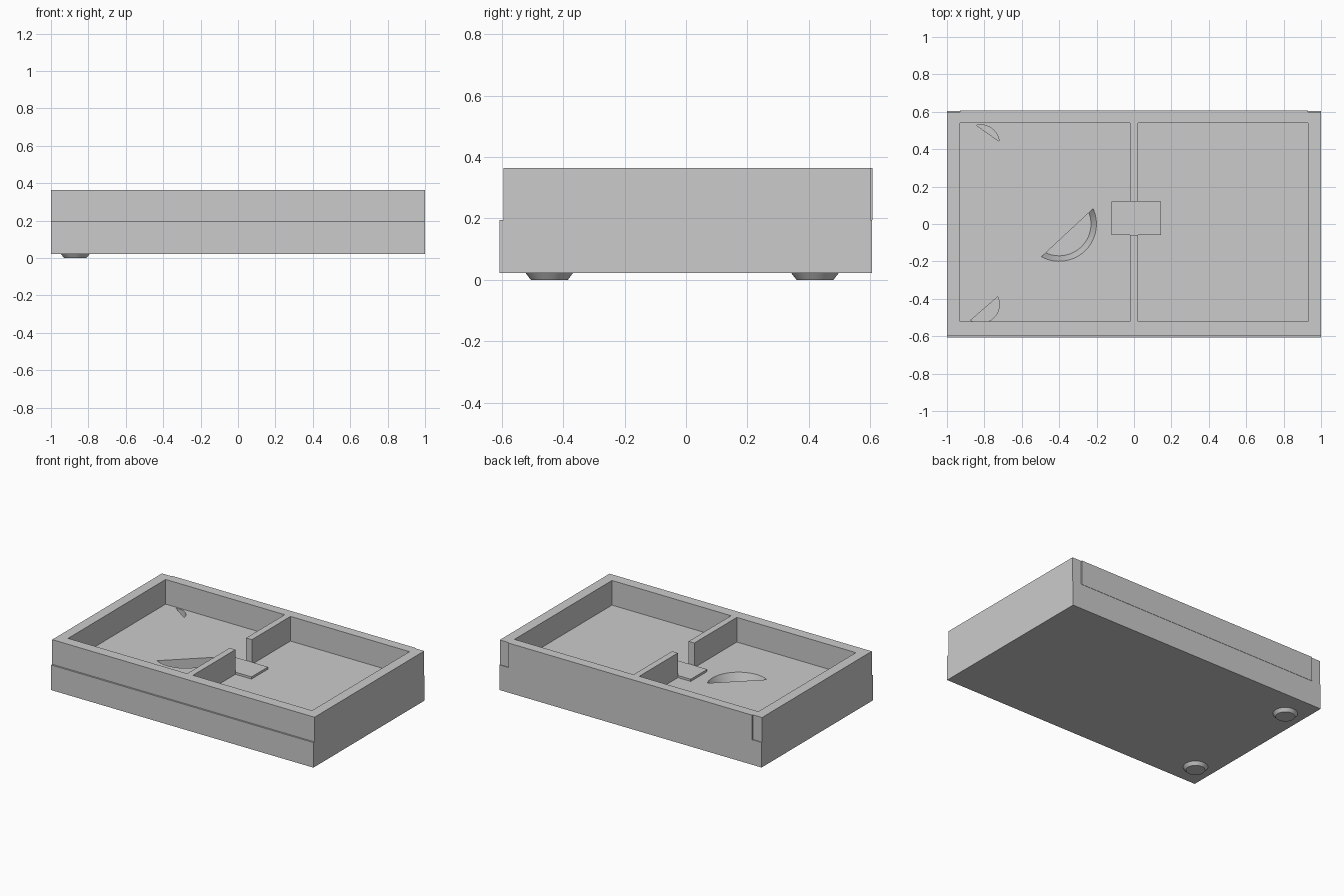
import bpy, bmesh, math

if "Cube" in bpy.data.objects:
    bpy.data.objects.remove(bpy.data.objects["Cube"])

BASE_Z, FLOOR_Z, TOP_Z = 0.022, 0.195, 0.365


def add_object(name, bm):
    bmesh.ops.recalc_face_normals(bm, faces=bm.faces)
    mesh = bpy.data.meshes.new(name)
    bm.to_mesh(mesh)
    bm.free()
    obj = bpy.data.objects.new(name, mesh)
    bpy.context.collection.objects.link(obj)
    return obj


def box(name, x0, x1, y0, y1, z0, z1):
    bm = bmesh.new()
    bmesh.ops.create_cube(bm, size=1)
    for v in bm.verts:
        v.co.x = x0 if v.co.x < 0 else x1
        v.co.y = y0 if v.co.y < 0 else y1
        v.co.z = z0 if v.co.z < 0 else z1
    return add_object(name, bm)


def smooth(obj):
    bpy.ops.object.select_all(action='DESELECT')
    obj.select_set(True)
    bpy.context.view_layer.objects.active = obj
    bpy.ops.object.shade_smooth_by_angle(angle=math.radians(30))


def segment_cutter(name, cx, cy, r_top, r_low, offset, angle, depth, steps=32):
    """Circle segment beyond a chord, optionally tapering downwards."""
    bm = bmesh.new()
    rings = []
    for r, z in ((r_low, FLOOR_Z - depth), (r_top, FLOOR_Z + 0.002)):
        half = math.acos(offset / r)
        rings.append([bm.verts.new((
            cx + r * math.cos(math.radians(angle) - half + 2 * half * i / steps),
            cy + r * math.sin(math.radians(angle) - half + 2 * half * i / steps),
            z)) for i in range(steps + 1)])
    low, top = rings
    bm.faces.new(low)
    bm.faces.new(top)
    for i in range(steps + 1):
        j = (i + 1) % (steps + 1)
        bm.faces.new((low[i], low[j], top[j], top[i]))
    obj = add_object(name, bm)
    obj.hide_render = True
    return obj


# Base slab with three shallow segment pockets in the left compartment
slab = box("base_slab", -1, 1, -0.607, 0.605, BASE_Z, FLOOR_Z)
pockets = [
    ("large_pocket_cutter", -0.40, 0.0, 0.20, 0.17, 0.064, -47, 0.08),
    ("front_pocket_cutter", -0.82, -0.43, 0.10, 0.10, 0.029, -49, 0.06),
    ("back_pocket_cutter", -0.82, 0.43, 0.10, 0.10, 0.067, 55, 0.06),
]
for args in pockets:
    cutter = segment_cutter(*args)
    mod = slab.modifiers.new("pocket", 'BOOLEAN')
    mod.operation = 'DIFFERENCE'
    mod.solver = 'EXACT'
    mod.object = cutter
    bpy.context.view_layer.objects.active = slab
    bpy.ops.object.modifier_apply(modifier=mod.name)
    bpy.data.objects.remove(cutter)
smooth(slab)

# Raised rim walls
box("left_wall", -1, -0.93, -0.595, 0.60, FLOOR_Z, TOP_Z)
box("right_wall", 0.93, 1, -0.595, 0.60, FLOOR_Z, TOP_Z)
box("front_wall", -0.93, 0.93, -0.595, -0.522, FLOOR_Z, TOP_Z)
box("back_wall", -0.93, 0.93, 0.54, 0.607, FLOOR_Z, TOP_Z)

# Divider in two lengths with a gap, and the plate lying in the gap
box("front_divider", -0.022, 0.022, -0.522, -0.06, FLOOR_Z, TOP_Z)
box("back_divider", -0.022, 0.022, 0.12, 0.54, FLOOR_Z, TOP_Z)
box("gap_plate", -0.12, 0.145, -0.06, 0.12, FLOOR_Z, 0.21)

# Tapered round feet
for name, y in (("front_foot", -0.445), ("back_foot", 0.42)):
    bm = bmesh.new()
    bmesh.ops.create_cone(bm, cap_ends=True, segments=40, radius1=0.06,
                          radius2=0.077, depth=BASE_Z)
    bmesh.ops.translate(bm, verts=bm.verts, vec=(-0.87, y, BASE_Z / 2))
    smooth(add_object(name, bm))
